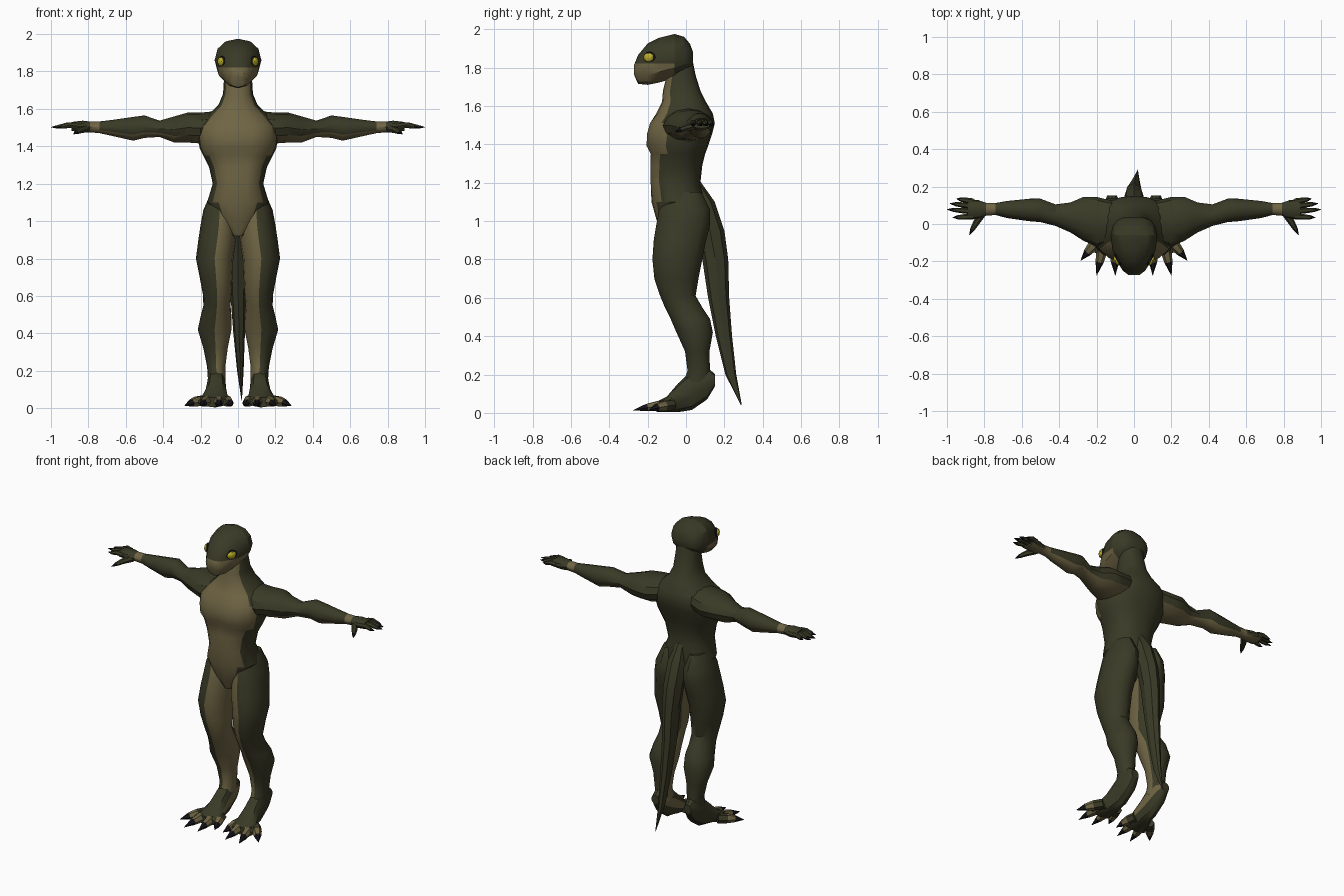
import bpy, bmesh, math
from mathutils import Vector, Matrix

if "Cube" in bpy.data.objects:
    bpy.data.objects.remove(bpy.data.objects["Cube"], do_unlink=True)


def material(name, colour):
    m = bpy.data.materials.new(name)
    m.use_nodes = True
    rgba = (*colour, 1)
    m.diffuse_color = rgba
    bsdf = m.node_tree.nodes["Principled BSDF"]
    bsdf.inputs["Base Color"].default_value = rgba
    bsdf.inputs["Roughness"].default_value = 0.8
    return m


MATS = [material("dark olive hide", (.042, .042, .02)),
        material("tan belly hide", (.16, .13, .058)),
        material("yellow eye", (.5, .42, .02)),
        material("black claw", (.008, .008, .01))]
DARK, TAN, YELLOW, BLACK = range(4)


def finish(bm, name, mirror=False, angle=32):
    bmesh.ops.recalc_face_normals(bm, faces=bm.faces)
    mesh = bpy.data.meshes.new(name)
    bm.to_mesh(mesh)
    bm.free()
    for m in MATS:
        mesh.materials.append(m)
    ob = bpy.data.objects.new(name, mesh)
    bpy.context.collection.objects.link(ob)
    bpy.ops.object.select_all(action='DESELECT')
    ob.select_set(True)
    bpy.context.view_layer.objects.active = ob
    bpy.ops.object.shade_smooth_by_angle(angle=math.radians(angle))
    if mirror:
        ob.modifiers.new("mirror", 'MIRROR').use_mirror_merge = False
    return ob


def skin(bm, rings, rule):
    """Bridge rings of points; rule(row, angle in degrees, centre) picks the material."""
    n = len(rings[0])
    vs = [[bm.verts.new(p) for p in ring] for ring in rings]
    for r in range(len(vs) - 1):
        for k in range(n):
            j = (k + 1) % n
            f = bm.faces.new((vs[r][k], vs[r][j], vs[r + 1][j], vs[r + 1][k]))
            deg = (k + .5) * 360 / n - 90
            f.material_index = rule(r, deg, f.calc_center_median())
    for end, r in ((vs[0], 0), (vs[-1], len(vs) - 2)):
        f = bm.faces.new(end)
        f.material_index = rule(r, 90, f.calc_center_median())


def loft(bm, axis, rows, n, rule, power=1.0):
    """Rows are (position on axis, low and high of second axis, low and high of third)."""
    rings = []
    for t, a0, a1, b0, b1 in rows:
        ring = []
        for k in range(n):
            th = 2 * math.pi * k / n - math.pi / 2
            c, s = (math.copysign(abs(v) ** power, v) for v in (math.cos(th), math.sin(th)))
            a, b = (a0 + a1) / 2 + c * (a1 - a0) / 2, (b0 + b1) / 2 + s * (b1 - b0) / 2
            ring.append({'x': (t, a, b), 'y': (a, t, b), 'z': (a, b, t)}[axis])
        rings.append(ring)
    skin(bm, rings, rule)


def digit(bm, path, radii, colours, n=6):
    """Tapered finger or toe along a path."""
    pts = [Vector(p) for p in path]
    rings = []
    for i, p in enumerate(pts):
        d = (pts[min(i + 1, len(pts) - 1)] - pts[max(i - 1, 0)]).normalized()
        side = d.cross(Vector((0, 0, 1))).normalized()
        up = side.cross(d)
        rings.append([p + radii[i] * (side * math.cos(2 * math.pi * k / n)
                                      + up * math.sin(2 * math.pi * k / n)) for k in range(n)])
    skin(bm, rings, lambda r, deg, c: colours[r])


# Torso and neck: half width, front and back at each height
torso = [(.92, .03, -.12, .0), (1.0, .12, -.152, .07), (1.1, .165, -.18, .10),
         (1.2, .135, -.19, .075), (1.29, .155, -.192, .085), (1.35, .185, -.19, .10),
         (1.39, .205, -.212, .115), (1.45, .215, -.212, .135), (1.51, .215, -.195, .15),
         (1.56, .17, -.155, .14), (1.62, .105, -.125, .105), (1.68, .08, -.12, .075),
         (1.76, .075, -.10, .05), (1.86, .07, -.09, .03)]


def belly(r, deg, c):
    half = 30 if c.z < 1.02 else 40 if c.z < 1.12 else 74 if 1.37 < c.z < 1.53 else 55
    return TAN if abs(deg + 90) < half or abs(deg - 270) < half else DARK


bm = bmesh.new()
loft(bm, 'z', [(z, -w, w, f, b) for z, w, f, b in torso], 20, belly, .9)
# Shallow groove between chest muscles and down the abdomen
for v in bm.verts:
    if abs(v.co.x) < .01 and v.co.y < 0 and 1.15 < v.co.z < 1.52:
        v.co.y += .014
finish(bm, "torso")

# Head, cut along the mouth line and behind the cheeks
head = [(-.272, .03, 1.765, 1.81), (-.25, .06, 1.715, 1.865), (-.20, .09, 1.71, 1.925),
        (-.14, .115, 1.722, 1.955), (-.06, .125, 1.745, 1.975), (-.01, .113, 1.77, 1.96),
        (.02, .09, 1.79, 1.925), (.037, .05, 1.82, 1.88)]
bm = bmesh.new()
loft(bm, 'y', [(y, -w, w, b, t) for y, w, b, t in head], 12, lambda r, d, c: DARK, .92)
for co, no in (((0, 0, 1.822), (0, 0, 1)), ((0, -.06, 0), (0, 1, 0))):
    bmesh.ops.bisect_plane(bm, geom=bm.verts[:] + bm.edges[:] + bm.faces[:],
                           plane_co=co, plane_no=no)
for f in bm.faces:
    c = f.calc_center_median()
    f.material_index = TAN if c.z < 1.822 and c.y < -.06 else DARK
finish(bm, "head")

# Eyes with dark sockets
for name, colour, size, out in (("eye_sockets", BLACK, (.012, .036, .03), .0),
                                ("eyes", YELLOW, (.014, .029, .024), .006)):
    bm = bmesh.new()
    place = (Matrix.Translation((.086 + out, -.19 - out, 1.853))
             @ Matrix.Rotation(math.radians(-28), 4, 'Z') @ Matrix.Diagonal((*size, 1)))
    bmesh.ops.create_uvsphere(bm, u_segments=10, v_segments=6, radius=1, matrix=place)
    for f in bm.faces:
        f.material_index = colour
    finish(bm, name, True)

# Arms with dark tops, tan undersides and tan wrists
arm = [(.10, -.10, .12, 1.44, 1.59), (.20, -.12, .145, 1.415, 1.58),
       (.27, -.09, .145, 1.42, 1.58), (.34, -.045, .115, 1.42, 1.56),
       (.42, -.01, .105, 1.45, 1.537), (.50, .01, .135, 1.445, 1.565),
       (.56, .015, .135, 1.43, 1.557), (.68, .032, .123, 1.457, 1.54),
       (.74, .048, .112, 1.47, 1.533), (.79, .045, .113, 1.475, 1.532),
       (.83, .03, .127, 1.472, 1.537), (.89, .025, .135, 1.483, 1.53)]


def arm_colour(r, deg, c):
    wrist = .72 < c.x < .79
    return TAN if wrist or math.sin(math.radians(deg)) < -.3 else DARK


bm = bmesh.new()
loft(bm, 'x', arm, 12, arm_colour)
finish(bm, "arms", True)

# Fingers and thumbs
bm = bmesh.new()
for y0, x, y in ((.12, .95, .135), (.095, .985, .11), (.068, 1.0, .078), (.04, .97, .035)):
    a, b = Vector((.86, y0, 1.508)), Vector((x, y, 1.502))
    digit(bm, (a, a.lerp(b, .4) + Vector((0, 0, .008)), a.lerp(b, .75), b),
          (.017, .015, .011, .001), (DARK, DARK, BLACK))
digit(bm, ((.81, .06, 1.495), (.845, .005, 1.485), (.865, -.03, 1.475), (.88, -.058, 1.465)),
      (.022, .017, .012, .001), (DARK, DARK, BLACK))
finish(bm, "fingers", True)

# Legs: tan on the inside and inner front
leg = [(1.15, .05, .145, -.10, .08), (1.06, .01, .185, -.14, .125),
       (.98, .004, .2, -.155, .125), (.90, .01, .212, -.168, .105),
       (.80, .025, .225, -.175, .085), (.70, .03, .205, -.165, .065),
       (.61, .035, .188, -.135, .05), (.55, .04, .185, -.11, .085),
       (.49, .035, .2, -.08, .125), (.42, .035, .215, -.05, .14),
       (.32, .055, .185, -.005, .122), (.22, .068, .165, .008, .125),
       (.14, .068, .16, -.02, .13)]
bm = bmesh.new()
loft(bm, 'z', leg, 16,
     lambda r, deg, c: TAN if 155 < deg < 270 and c.z < 1.05 else DARK)
finish(bm, "legs", True)

# Feet
foot = [(.152, .09, .145, .14, .2), (.11, .07, .16, .07, .24), (.03, .065, .165, .015, .22),
        (-.04, .06, .175, .004, .155), (-.10, .05, .2, .004, .085),
        (-.155, .055, .215, .006, .058)]
bm = bmesh.new()
loft(bm, 'y', foot, 10, lambda r, deg, c: TAN if 150 < deg < 215 and c.y > -.1 else DARK)
finish(bm, "feet", True)

# Toes with black claws
bm = bmesh.new()
for x0, x, y in ((.07, .03, -.2), (.105, .1, -.275), (.155, .2, -.275), (.18, .285, -.195)):
    a, b = Vector((x0, -.07, .042)), Vector((x, y, .014))
    digit(bm, (a, a.lerp(b, .35) + Vector((0, 0, .004)), a.lerp(b, .65) + Vector((0, 0, .004)), b),
          (.03, .03, .022, .001), (DARK, TAN, BLACK))
finish(bm, "toes", True)

# Tail
tail = [(1.22, -.025, .025, .0, .065), (1.10, -.06, .06, .0, .15),
        (.95, -.058, .058, .05, .2), (.80, -.05, .05, .085, .22),
        (.60, -.04, .042, .115, .225), (.40, -.025, .037, .155, .24),
        (.20, -.005, .03, .205, .262), (.04, .019, .021, .286, .291)]
bm = bmesh.new()
loft(bm, 'z', tail, 8, lambda r, deg, c: DARK)
finish(bm, "tail")
